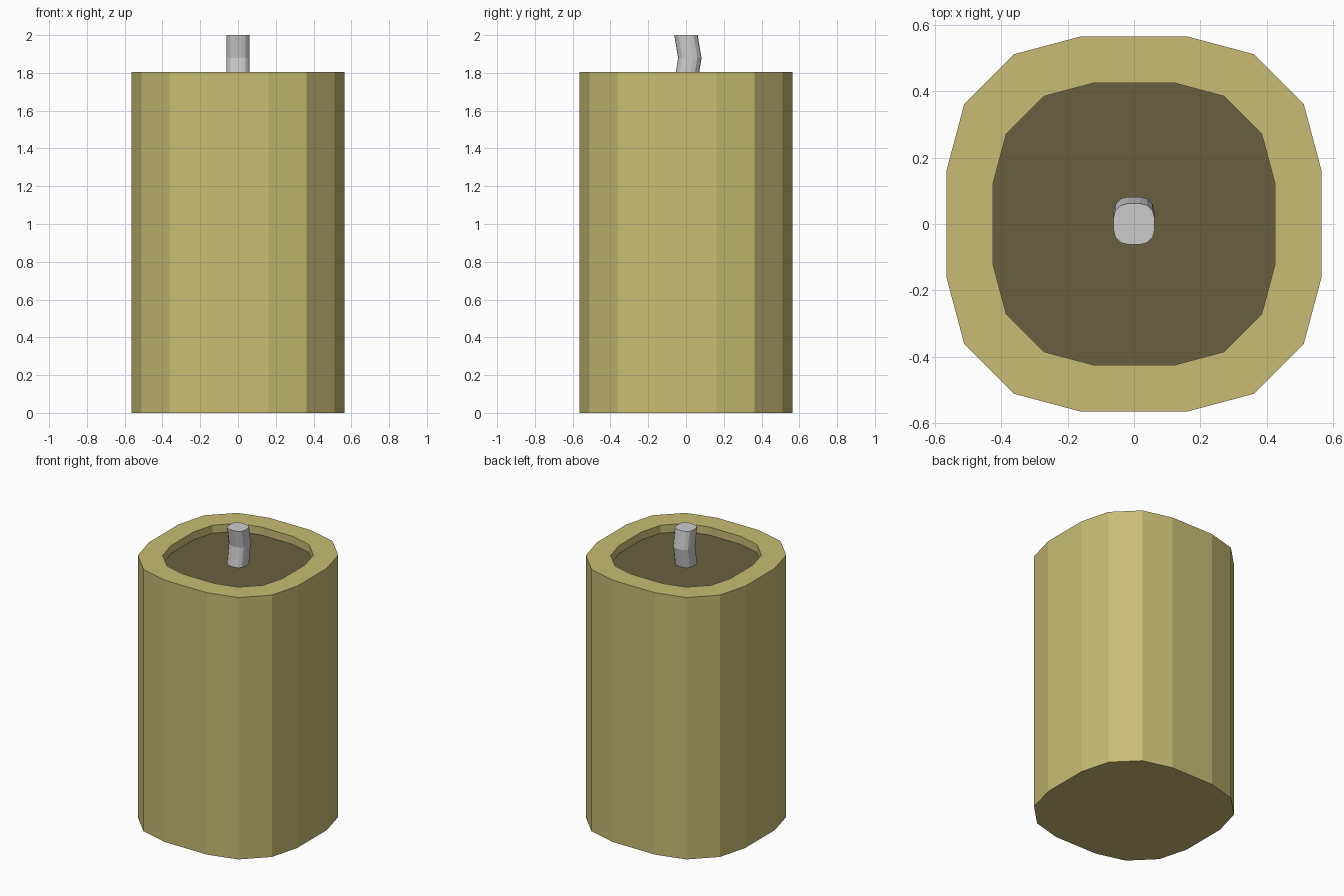
import bpy
import bmesh

cube = bpy.data.objects.get("Cube")
if cube:
    bpy.data.objects.remove(cube, do_unlink=True)


def make_material(name, rgb):
    mat = bpy.data.materials.new(name)
    mat.use_nodes = True
    color = (*rgb, 1.0)
    mat.diffuse_color = color
    mat.node_tree.nodes["Principled BSDF"].inputs["Base Color"].default_value = color
    return mat


def rounded_square(half):
    """Twelve-sided rounded square outline, counter-clockwise."""
    a, b, c = half * 0.285, half * 0.64, half * 0.905
    quarter = [(half, a), (c, b), (b, c), (a, half)]
    points = []
    for _ in range(4):
        points += quarter
        quarter = [(-y, x) for x, y in quarter]
    return points


def loft(name, rings, materials):
    """Bridge (half width, y offset, z) rings and cap both ends."""
    bm = bmesh.new()
    loops = [[bm.verts.new((x, y + dy, z)) for x, y in rounded_square(half)]
             for half, dy, z in rings]
    for low, high in zip(loops, loops[1:]):
        for i in range(len(low)):
            j = (i + 1) % len(low)
            bm.faces.new((low[i], low[j], high[j], high[i]))
    bm.faces.new(list(reversed(loops[0])))
    end_cap = bm.faces.new(loops[-1])
    end_cap.material_index = len(materials) - 1
    mesh = bpy.data.meshes.new(name)
    bm.to_mesh(mesh)
    bm.free()
    for mat in materials:
        mesh.materials.append(mat)
    obj = bpy.data.objects.new(name, mesh)
    bpy.context.collection.objects.link(obj)
    return obj


wax = make_material("pale yellow wax", (0.578, 0.503, 0.174))
pool = make_material("dark wax", (0.138, 0.117, 0.051))
wick_grey = make_material("light grey wick", (0.6, 0.6, 0.6))

# Candle body: outer wall, flat rim, and a shallow recess with a dark floor
floor_z, rim_z = 1.75, 1.805
loft("candle_body",
     [(0.565, 0, 0), (0.565, 0, rim_z), (0.425, 0, rim_z), (0.425, 0, floor_z)],
     [wax, pool])

# Slightly bent wick
loft("wick", [(0.062, 0, floor_z), (0.062, 0.02, 1.88), (0.062, 0, 2.0)], [wick_grey])
